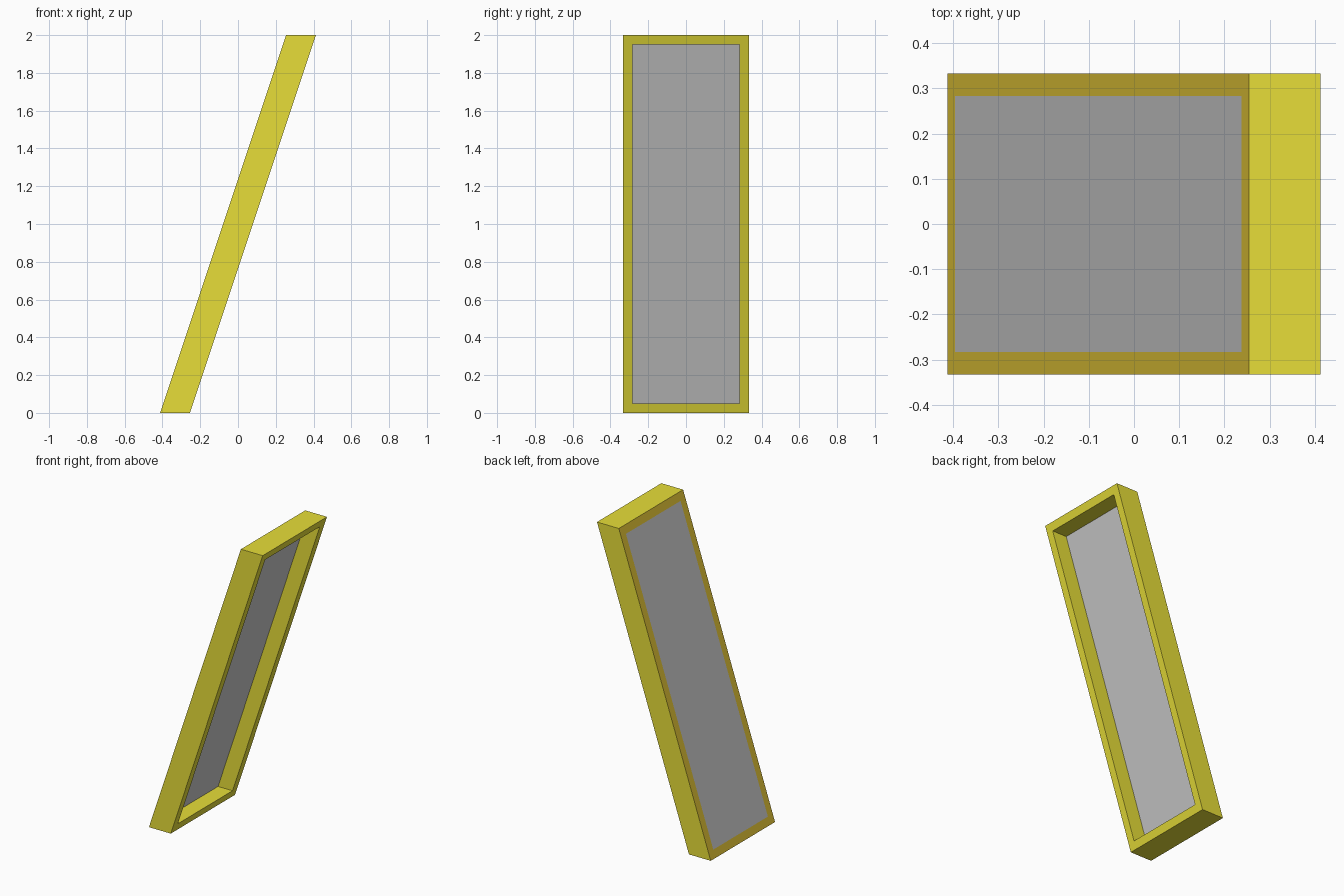
import bpy, bmesh

if "Cube" in bpy.data.objects:
    bpy.data.objects.remove(bpy.data.objects["Cube"])

SLOPE = 1 / 3            # x lean per unit of height
DEPTH = 0.158            # frame depth along x
PANEL = 0.053            # panel thickness along x
BACK = -0.4125           # x of the back face at z = 0
HALF_W, HEIGHT, RIM = 0.333, 2.0, 0.05


def material(name, color):
    mat = bpy.data.materials.new(name)
    mat.diffuse_color = color
    mat.use_nodes = True
    mat.node_tree.nodes["Principled BSDF"].inputs["Base Color"].default_value = mat.diffuse_color
    return mat


def finish(name, bm, mats=()):
    bmesh.ops.recalc_face_normals(bm, faces=bm.faces)
    mesh = bpy.data.meshes.new(name)
    bm.to_mesh(mesh)
    bm.free()
    for mat in mats:
        mesh.materials.append(mat)
    bpy.context.collection.objects.link(bpy.data.objects.new(name, mesh))


def loop(bm, inset, depth):
    """Rectangle of four vertices lying on the leaning plane."""
    w, lo, hi = HALF_W - inset, inset, HEIGHT - inset
    return [bm.verts.new((BACK + depth + SLOPE * z, y, z))
            for y, z in ((-w, lo), (w, lo), (w, hi), (-w, hi))]


def bridge(bm, a, b, mat=0):
    for i in range(4):
        j = (i + 1) % 4
        bm.faces.new((a[i], a[j], b[j], b[i])).material_index = mat


# Leaning frame: yellow rim with an orange back face
bm = bmesh.new()
back_out, front_out = loop(bm, 0, 0), loop(bm, 0, DEPTH)
front_in, back_in = loop(bm, RIM, DEPTH), loop(bm, RIM, 0)
bridge(bm, back_out, front_out)
bridge(bm, front_out, front_in)
bridge(bm, front_in, back_in)
bridge(bm, back_in, back_out, 1)
finish("frame", bm, (material("yellow", (0.8, 0.73, 0.04, 1)),
                     material("orange", (0.8, 0.58, 0.04, 1))))

# Grey panel, flush with the back and recessed from the front
bm = bmesh.new()
back, front = loop(bm, RIM, 0), loop(bm, RIM, PANEL)
bridge(bm, back, front)
bm.faces.new(back)
bm.faces.new(front)
finish("panel", bm)
